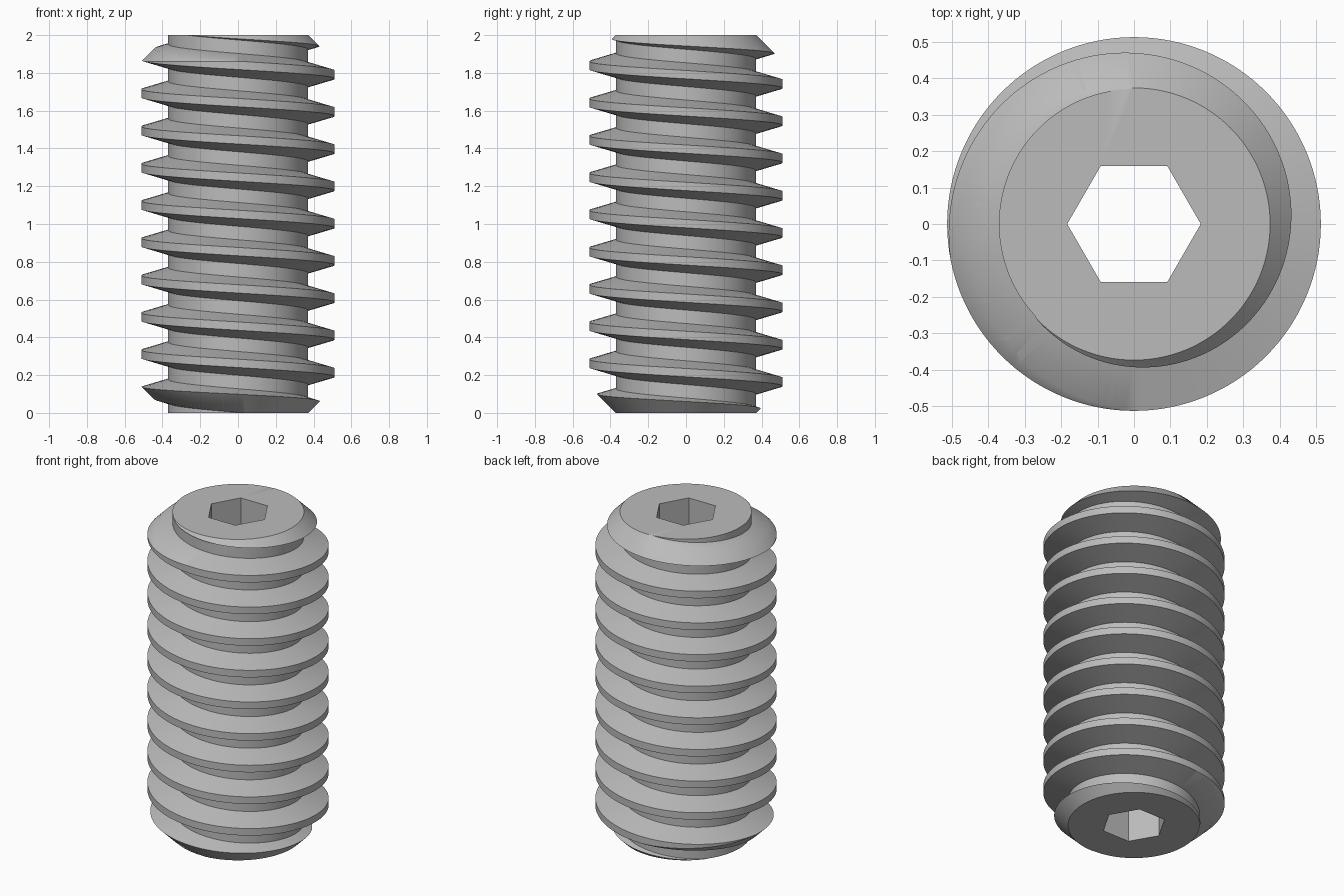
import bpy, bmesh, math

if "Cube" in bpy.data.objects:
    bpy.data.objects.remove(bpy.data.objects["Cube"], do_unlink=True)

HEIGHT = 2.0
CORE_R, CREST_R = 0.37, 0.512
PITCH = 0.1972
CREST_HALF, ROOT_HALF = 0.022, 0.063     # half widths of the thread at crest and root
CREST_Z = 0.213                          # height of a crest on the +x side
SIDES = 128

steel = bpy.data.materials.new("grey_steel")
steel.use_nodes = True
GREY = (0.5, 0.5, 0.5, 1)
steel.diffuse_color = GREY
steel.node_tree.nodes["Principled BSDF"].inputs["Base Color"].default_value = GREY


def make_object(name, bm):
    bmesh.ops.recalc_face_normals(bm, faces=bm.faces)
    mesh = bpy.data.meshes.new(name)
    bm.to_mesh(mesh)
    bm.free()
    mesh.materials.append(steel)
    obj = bpy.data.objects.new(name, mesh)
    bpy.context.collection.objects.link(obj)
    return obj


def polar(r, angle, z):
    return (r * math.cos(angle), r * math.sin(angle), z)


def loft(name, rings, sides):
    """Closed solid from (radius, height) rings."""
    bm = bmesh.new()
    loops = [[bm.verts.new(polar(r, math.tau * i / sides, z)) for i in range(sides)]
             for r, z in rings]
    for low, high in zip(loops, loops[1:]):
        for i in range(sides):
            j = (i + 1) % sides
            bm.faces.new((low[i], low[j], high[j], high[i]))
    bm.faces.new(loops[0])
    bm.faces.new(loops[-1])
    return make_object(name, bm)


def threaded_rod(name):
    """Left-hand thread, longer than the screw so that its ends can be cut off."""
    profile = [(CORE_R, -ROOT_HALF), (CREST_R, -CREST_HALF),
               (CREST_R, CREST_HALF), (CORE_R, ROOT_HALF)]
    bm = bmesh.new()
    columns = []
    for i in range(SIDES):
        t = i / SIDES
        columns.append([bm.verts.new(polar(r, math.tau * t, CREST_Z + dz + PITCH * (turn - t)))
                        for turn in range(-2, 13) for r, dz in profile])
    rows, step = len(columns[0]), len(profile)
    for i in range(SIDES - 1):
        a, b = columns[i], columns[i + 1]
        for k in range(rows - 1):
            bm.faces.new((a[k], b[k], b[k + 1], a[k + 1]))
    # the last column meets the first one a full turn lower
    a, b = columns[-1], columns[0]
    for k in range(step, rows - 1):
        bm.faces.new((a[k], b[k - step], b[k - step + 1], a[k + 1]))
    bm.faces.new((a[step], b[0], a[step - 1]))
    bm.faces.new((a[rows - 1], b[rows - step - 1], b[rows - step]))
    # close both open ends to a point on the axis
    poles = [bm.verts.new((0, 0, z)) for z in (-1, HEIGHT + 1)]
    for e in [e for e in bm.edges if e.is_boundary]:
        pole = poles[0] if e.verts[0].co.z < HEIGHT / 2 else poles[1]
        bm.faces.new((e.verts[0], e.verts[1], pole))
    return make_object(name, bm)


screw = threaded_rod("set_screw")

# Stock with chamfered ends, and the through hex socket
end_r, wide_r = CORE_R + 0.003, 0.6
chamfer = wide_r - end_r
stock = loft("chamfered_stock", [(end_r, 0), (wide_r, chamfer),
                                 (wide_r, HEIGHT - chamfer), (end_r, HEIGHT)], SIDES)
socket = loft("hex_socket", [(0.183, -0.5), (0.183, HEIGHT + 0.5)], 6)

for cutter, operation in ((stock, 'INTERSECT'), (socket, 'DIFFERENCE')):
    mod = screw.modifiers.new(cutter.name, 'BOOLEAN')
    mod.operation = operation
    mod.solver = 'EXACT'
    mod.object = cutter
    cutter.hide_render = True

# Bake the cuts and drop the cutters
bpy.context.view_layer.update()
depsgraph = bpy.context.evaluated_depsgraph_get()
cut_mesh = bpy.data.meshes.new_from_object(screw.evaluated_get(depsgraph))
screw.modifiers.clear()
screw.data = cut_mesh
for cutter in (stock, socket):
    bpy.data.objects.remove(cutter, do_unlink=True)

bpy.ops.object.select_all(action='DESELECT')
screw.select_set(True)
bpy.context.view_layer.objects.active = screw
bpy.ops.object.shade_smooth_by_angle(angle=math.radians(30))
